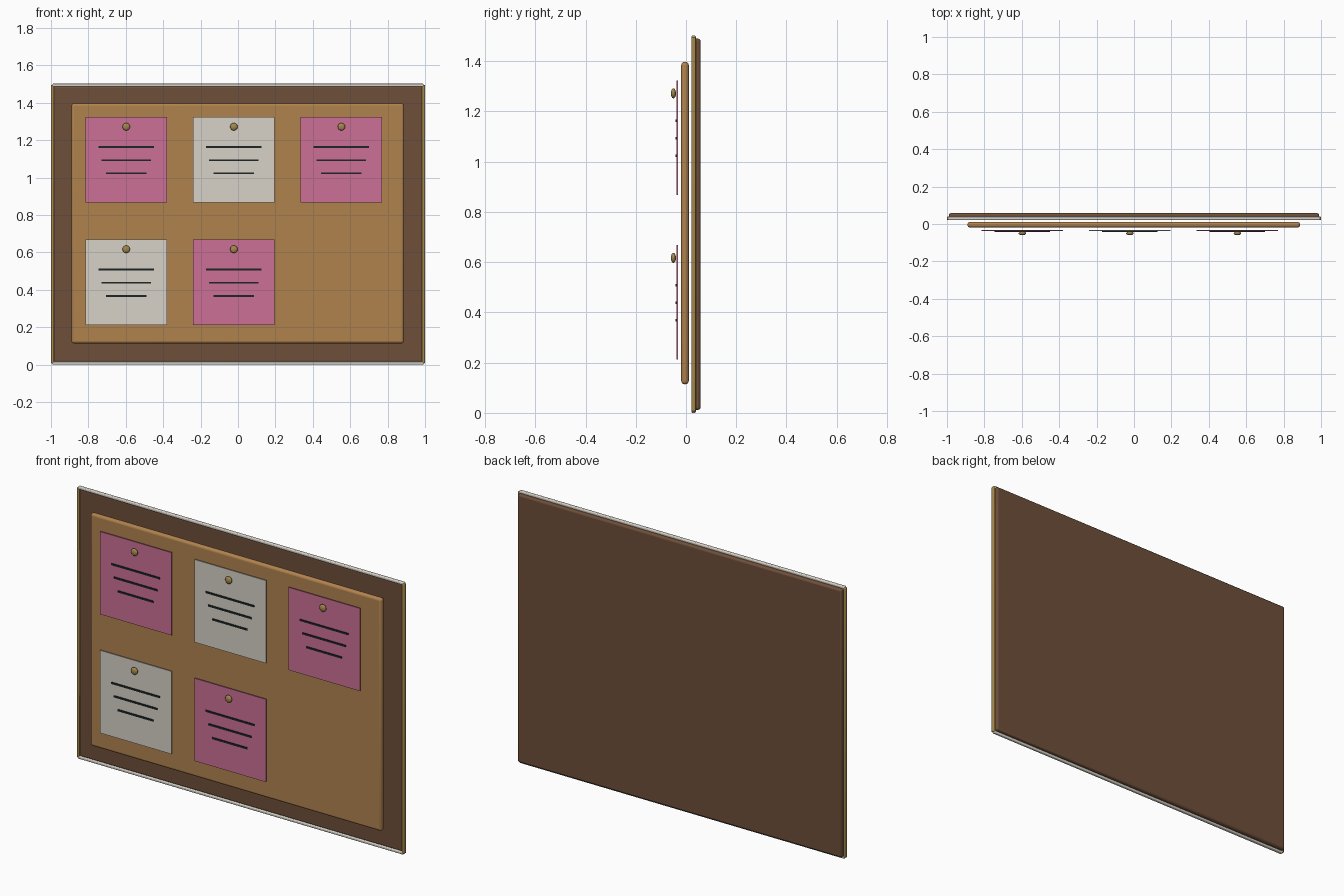
import bpy
import math

if "Cube" in bpy.data.objects:
    bpy.data.objects.remove(bpy.data.objects["Cube"])


def material(name, r, g, b):
    m = bpy.data.materials.new(name)
    m.diffuse_color = (r, g, b, 1)
    m.use_nodes = True
    m.node_tree.nodes["Principled BSDF"].inputs["Base Color"].default_value = m.diffuse_color
    return m


BROWN = material("dark_wood", 0.155, 0.078, 0.042)
CORK = material("cork", 0.434, 0.223, 0.076)
PINK = material("pink_paper", 0.604, 0.162, 0.305)
WHITE = material("white_paper", 0.68, 0.645, 0.578)
GOLD = material("brass", 0.376, 0.242, 0.07)
INK = material("ink", 0.012, 0.018, 0.018)


def box(name, x, y, z, mat, bevel=0.0, segments=3):
    """Box from (min, max) ranges, with optional rounded edges."""
    bpy.ops.mesh.primitive_cube_add(
        size=1, location=[(a + b) / 2 for a, b in (x, y, z)])
    ob = bpy.context.object
    ob.name = name
    ob.scale = [b - a for a, b in (x, y, z)]
    bpy.ops.object.transform_apply(location=False, rotation=False, scale=True)
    ob.data.materials.append(mat)
    if bevel:
        mod = ob.modifiers.new("rounded_edges", 'BEVEL')
        mod.width = bevel
        mod.segments = segments
        bpy.ops.object.shade_smooth_by_angle(angle=math.radians(40))
    return ob


# Backing board and raised cork panel
box("back_board", (-0.989, 0.989), (0.027, 0.058), (0.012, 1.490), BROWN, 0.01)
box("cork_panel", (-0.89, 0.887), (-0.019, 0.011), (0.114, 1.397), CORK, 0.013, 4)

# Thin edge trims: pale top and bottom, brass sides
for name, z in (("bottom", (0, 0.016)), ("top", (1.486, 1.502))):
    box(f"{name}_trim", (-0.993, 0.993), (0.021, 0.039), z, WHITE, 0.005)
for name, x in (("left", (-1.0, -0.984)), ("right", (0.984, 1.0))):
    box(f"{name}_trim", x, (0.021, 0.039), (0.006, 1.496), GOLD, 0.005)

# Pinned notes: sheet, three written lines, pin head
notes = [(-0.597, 1.095, PINK), (-0.022, 1.095, WHITE), (0.553, 1.095, PINK),
         (-0.597, 0.440, WHITE), (-0.022, 0.440, PINK)]
for i, (cx, cz, paper) in enumerate(notes, 1):
    box(f"note_{i}", (cx - 0.218, cx + 0.218), (-0.038, -0.032),
        (cz - 0.228, cz + 0.228), paper)
    for j, half in enumerate((0.148, 0.132, 0.108)):
        z = cz + 0.068 - 0.07 * j
        box(f"note_{i}_line_{j + 1}", (cx - half, cx + half), (-0.042, -0.037),
            (z - 0.005, z + 0.005), INK)
    bpy.ops.mesh.primitive_uv_sphere_add(
        segments=24, ring_count=12, radius=1, location=(cx, -0.05, cz + 0.177))
    pin = bpy.context.object
    pin.name = f"pin_{i}"
    pin.scale = (0.02, 0.01, 0.02)
    bpy.ops.object.transform_apply(location=False, rotation=False, scale=True)
    pin.data.materials.append(GOLD)
    bpy.ops.object.shade_smooth()
